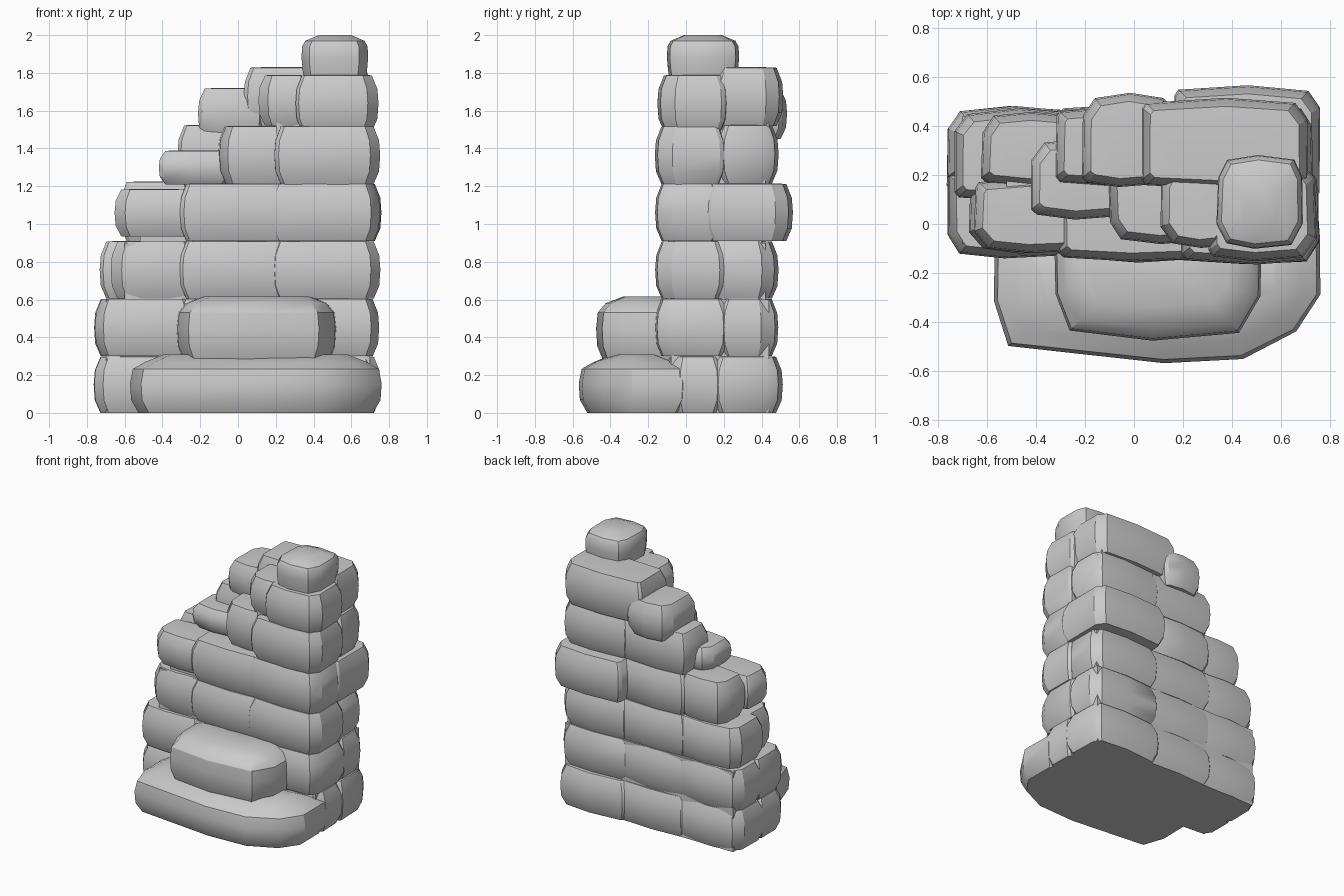
import bpy, bmesh, random

random.seed(4)


# One rough-hewn block: chamfered plan, bulging sides, gently domed top.
# c = (chamfer in x, chamfer in y) for front-left, front-right, back-right, back-left
def stone(name, x0, x1, y0, y1, z0, z1, c, base=.035, top=.035, dome=.003, crown=.06, drop=(.02, .012), rounded=False):
    j = lambda a=.005: random.uniform(-a, a)
    cx, my = (x0 + x1) / 2, (y0 + y1) / 2
    hx, hy = (x1 - x0) / 2, (y1 - y0) / 2
    fl, fr, br, bl = c
    plan = [(x0, y0 + fl[1]), (x0 + fl[0], y0 + drop[0]), (cx + j(.03), y0), (x1 - fr[0], y0 + drop[1])]
    if rounded:
        plan.append((x1 - .3 * fr[0], y0 + .45 * fr[1]))
    plan += [(x1, y0 + fr[1]), (x1, y1 - br[1]), (x1 - br[0], y1 - .02), (cx + j(.03), y1),
             (x0 + bl[0], y1 - .02), (x0, y1 - bl[1])]
    plan = [(x + j(), y + j(.003)) for x, y in plan]
    h = z1 - z0
    levels = [(z0, base), (z0 + h * .22, .006), (z0 + h * .5, 0), (z0 + h * .75, .006 + .2 * (top - .035)),
              (z1 - dome, top), (z1, top + crown)]
    bm = bmesh.new()
    rings = [[bm.verts.new((cx + (x - cx) * (1 - d / hx), my + (y - my) * (1 - d / hy), z))
              for x, y in plan] for z, d in levels]
    n = len(plan)
    for a, b in zip(rings, rings[1:]):
        for i in range(n):
            k = (i + 1) % n
            bm.faces.new((a[i], a[k], b[k], b[i]))
    bm.faces.new(rings[0][::-1])
    bm.faces.new(rings[-1])
    me = bpy.data.meshes.new(name)
    bm.to_mesh(me)
    bm.free()
    ob = bpy.data.objects.new(name, me)
    bpy.context.collection.objects.link(ob)
    bpy.ops.object.select_all(action='DESELECT')
    ob.select_set(True)
    bpy.context.view_layer.objects.active = ob
    bpy.ops.object.shade_smooth_by_angle(angle=.55)


# Courses of the wall: (x0, x1, y0, y1, z0, z1)
front = [
    (-.76, -.22, -.13, .21, 0, .30), (-.31, .29, -.13, .21, 0, .30), (.17, .75, -.12, .21, 0, .30),
    (-.76, -.24, -.14, .24, .30, .605), (-.31, .30, -.155, .24, .30, .605), (.17, .75, -.165, .24, .30, .605),
    (-.67, -.24, -.12, .22, .605, .91), (-.31, .30, -.155, .22, .605, .91), (.17, .75, -.165, .22, .605, .91),
    (-.65, -.24, -.12, .19, .935, 1.185), (-.31, .30, -.155, .20, .91, 1.215), (.17, .75, -.165, .20, .91, 1.215),
    (-.10, .28, -.08, .22, 1.215, 1.52), (.19, .75, -.165, .22, 1.21, 1.52),
    (.11, .38, -.10, .22, 1.52, 1.79), (.30, .74, -.15, .23, 1.49, 1.79),
]
back = [
    (-.76, -.22, .12, .48, 0, .30), (-.31, .27, .12, .49, 0, .30), (.17, .75, .13, .51, 0, .30),
    (-.76, -.22, .15, .48, .30, .605), (-.31, .27, .15, .48, .30, .605), (.17, .74, .16, .49, .30, .605),
    (-.73, -.22, .09, .47, .605, .91), (-.31, .27, .09, .48, .605, .91), (.17, .73, .09, .49, .605, .91),
    (-.62, -.24, .15, .46, .91, 1.225), (-.31, .24, .12, .48, .91, 1.215), (.16, .76, .09, .565, .91, 1.215),
    (-.42, -.04, .02, .35, 1.21, 1.39),
    (-.32, .25, .15, .48, 1.215, 1.525), (.16, .73, .16, .49, 1.215, 1.525),
    (-.21, .14, .15, .535, 1.45, 1.72), (.03, .71, .14, .515, 1.52, 1.83),
]
OUTER, HIDDEN = (.05, .09), (.02, .04)
for side, rows in (("front", front), ("back", back)):
    for i, r in enumerate(rows):
        # Ends buried in a neighbour of the same course stay square
        course = [o for o in rows if min(o[5], r[5]) - max(o[4], r[4]) > .15]
        left = any(o[0] < r[0] < o[1] for o in course)
        right = any(o[0] < r[1] < o[1] for o in course)
        l, rt = (HIDDEN if left else OUTER), (HIDDEN if right else OUTER)
        corners = (l, rt, HIDDEN, HIDDEN) if side == "front" else (HIDDEN, HIDDEN, rt, l)
        stone(f"{side}_wall_stone_{i + 1}", *r, corners)

# Solid rubble core of the wall
for k, (x0, x1, y0, y1, z0, z1) in enumerate([(-.70, .70, -.08, .44, 0, .60), (-.60, .69, -.08, .42, .55, .90),
                                              (-.52, .69, -.06, .40, .85, 1.17), (.0, .68, -.02, .42, 1.1, 1.5),
                                              (.2, .66, -.06, .44, 1.45, 1.77)]):
    bpy.ops.mesh.primitive_cube_add(size=1, location=((x0 + x1) / 2, (y0 + y1) / 2, (z0 + z1) / 2))
    core = bpy.context.object
    core.name = f"wall_core_{k + 1}"
    core.scale = (x1 - x0, y1 - y0, z1 - z0)

# Large step blocks in front and the top block
stone("lower_step_stone", -.57, .76, -.565, .02, 0, .31, ((.06, .25), (.31, .28), HIDDEN, HIDDEN),
      base=.045, top=.08, dome=.04, crown=.1, drop=(.07, .012), rounded=True)
stone("upper_step_stone", -.325, .52, -.475, .02, .28, .615, ((.06, .19), (.09, .18), HIDDEN, HIDDEN),
      top=.05, dome=.035, crown=.09, drop=(.04, .03))
stone("cap_stone", .34, .69, -.10, .28, 1.76, 2.0, ((.035, .1), (.05, .1), (.04, .09), (.04, .09)),
      base=.015, top=.02, dome=.03, crown=.07)
